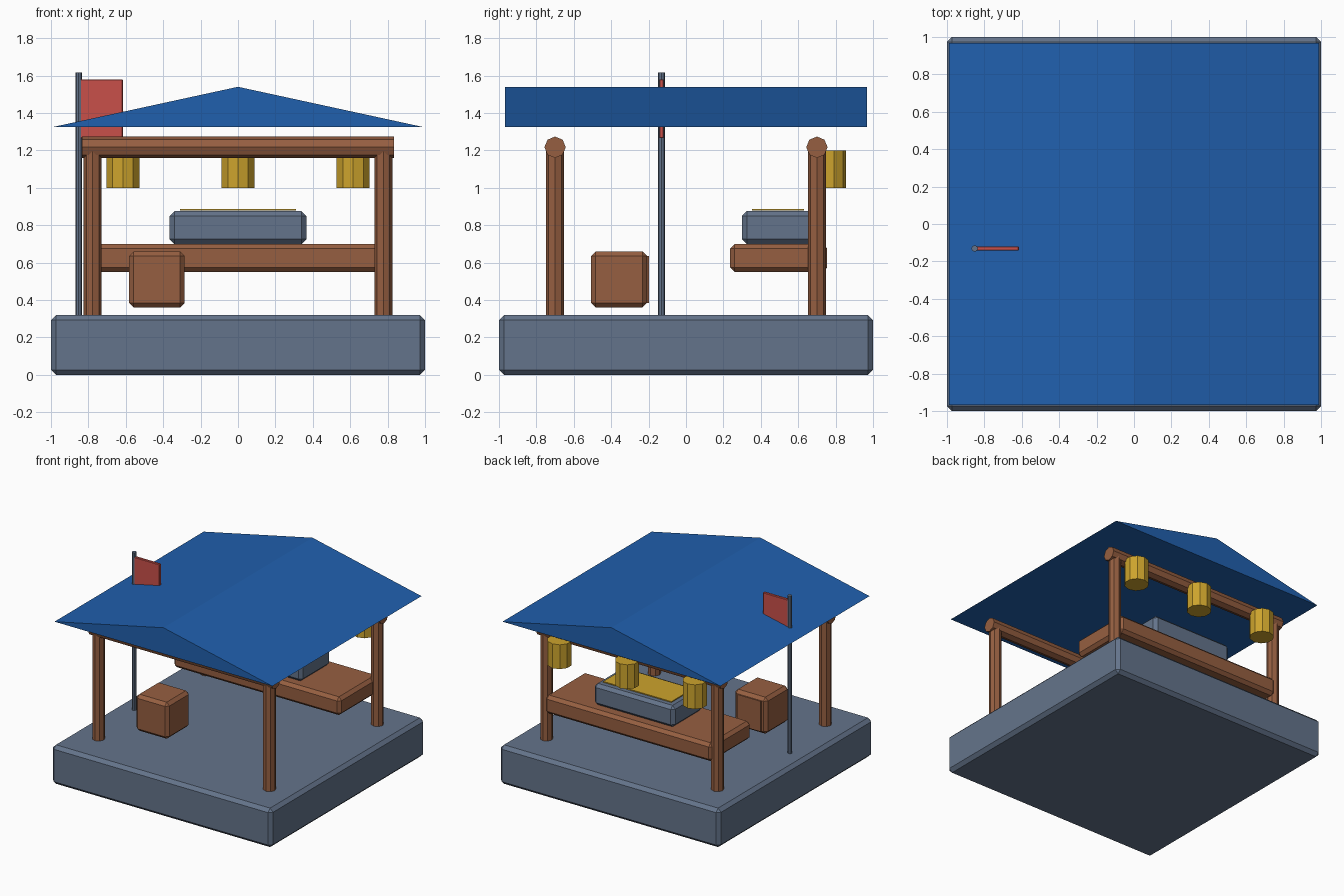
import bpy, bmesh, math

if "Cube" in bpy.data.objects:
    bpy.data.objects.remove(bpy.data.objects["Cube"])


def material(name, hex_code):
    def linear(c):
        c /= 255
        return c / 12.92 if c <= 0.04045 else ((c + 0.055) / 1.055) ** 2.4
    m = bpy.data.materials.new(name)
    rgb = [linear(int(hex_code[i:i + 2], 16)) for i in (0, 2, 4)]
    m.diffuse_color = (*rgb, 1)
    m.use_nodes = True
    m.node_tree.nodes["Principled BSDF"].inputs["Base Color"].default_value = m.diffuse_color
    return m


SLATE = material("slate", "64748B")
WOOD = material("wood brown", "965F41")
BLUE = material("roof blue", "2060AE")
GOLD = material("gold", "CDA42D")
RED = material("flag red", "C9504A")


def finish(name, bm, mat):
    bmesh.ops.recalc_face_normals(bm, faces=bm.faces)
    me = bpy.data.meshes.new(name)
    bm.to_mesh(me)
    bm.free()
    me.materials.append(mat)
    ob = bpy.data.objects.new(name, me)
    bpy.context.collection.objects.link(ob)
    return ob


def box(name, lo, hi, mat, bevel=0):
    bm = bmesh.new()
    bmesh.ops.create_cube(bm, size=1)
    for v in bm.verts:
        v.co = [l + (c + 0.5) * (h - l) for c, l, h in zip(v.co, lo, hi)]
    ob = finish(name, bm, mat)
    if bevel:
        mod = ob.modifiers.new("Bevel", "BEVEL")
        mod.width, mod.segments = bevel, 1
    return ob


def cylinder(name, centre, radius, depth, sides, mat, along_x=False):
    bm = bmesh.new()
    bmesh.ops.create_cone(bm, cap_ends=True, segments=sides, radius1=radius,
                          radius2=radius, depth=depth)
    ob = finish(name, bm, mat)
    ob.location = centre
    if along_x:
        ob.rotation_euler.y = math.pi / 2
    return ob


# Stone platform
box("platform", (-1, -1, 0), (1, 1, 0.32), SLATE, 0.027)

# Posts and the beams they carry
for y, side in ((-0.70, "front"), (0.70, "back")):
    for x in (-0.777, 0.777):
        cylinder(f"{side}_post", (x, y, 0.75), 0.048, 0.90, 8, WOOD)
    cylinder(f"{side}_beam", (0, y, 1.217), 0.057, 1.67, 8, WOOD, along_x=True)

# Gabled roof, a closed triangular prism
bm = bmesh.new()
tri = bm.faces.new([bm.verts.new((x, -0.968, z))
                    for x, z in ((-0.99, 1.325), (0.99, 1.325), (0, 1.54))])
ext = bmesh.ops.extrude_face_region(bm, geom=[tri], use_keep_orig=True)
bmesh.ops.translate(bm, vec=(0, 1.936, 0),
                    verts=[g for g in ext["geom"] if isinstance(g, bmesh.types.BMVert)])
finish("roof", bm, BLUE)

# Counter with display tray
box("counter", (-0.76, 0.235, 0.55), (0.76, 0.755, 0.70), WOOD, 0.025)
box("tray", (-0.365, 0.30, 0.70), (0.365, 0.685, 0.875), SLATE, 0.025)
box("tray_plate", (-0.31, 0.353, 0.880), (0.31, 0.632, 0.888), GOLD)

# Crate with a raised back panel
box("crate", (-0.583, -0.508, 0.36), (-0.285, -0.208, 0.66), WOOD, 0.025)
box("crate_panel", (-0.54, -0.215, 0.385), (-0.33, -0.197, 0.635), WOOD)

# Hanging lanterns along the back beam
for x in (-0.615, 0, 0.615):
    cylinder("lantern", (x, 0.763, 1.10), 0.093, 0.20, 10, GOLD)

# Flag on a pole through the roof
cylinder("flag_pole", (-0.852, -0.131, 0.963), 0.0175, 1.305, 8, SLATE)
box("flag", (-0.845, -0.143, 1.265), (-0.615, -0.119, 1.58), RED, 0.004)
